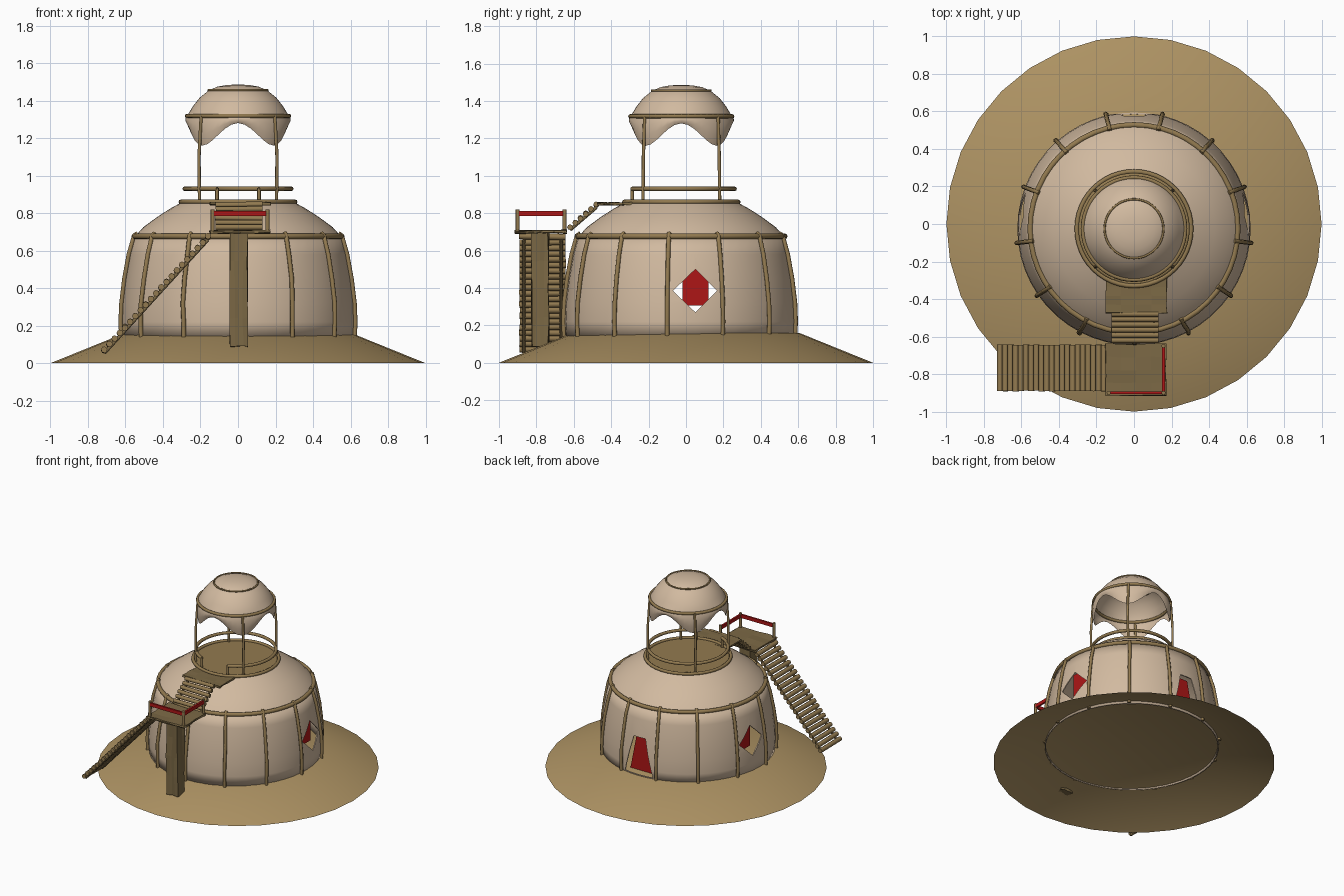
import bpy, bmesh, math, random
from mathutils import Vector

if "Cube" in bpy.data.objects:
    bpy.data.objects.remove(bpy.data.objects["Cube"])

random.seed(4)
CY = -0.025          # the tent sits slightly in front of the mound centre


def material(name, rgb):
    m = bpy.data.materials.new(name)
    m.diffuse_color = (*rgb, 1)
    m.use_nodes = True
    m.node_tree.nodes["Principled BSDF"].inputs["Base Color"].default_value = m.diffuse_color
    return m


CANVAS = material("tan_canvas", (0.64, 0.49, 0.35))
SAND = material("sand", (0.42, 0.29, 0.125))
WOOD = material("wood", (0.29, 0.195, 0.08))
DECK = material("dark_wood", (0.20, 0.14, 0.06))
RED = material("red_cloth", (0.42, 0.008, 0.008))


def link(name, mesh, mat, smooth=None):
    ob = bpy.data.objects.new(name, mesh)
    bpy.context.collection.objects.link(ob)
    mesh.materials.clear()
    if mat:
        mesh.materials.append(mat)
    if smooth:
        bpy.ops.object.select_all(action='DESELECT')
        ob.select_set(True)
        bpy.context.view_layer.objects.active = ob
        bpy.ops.object.shade_smooth_by_angle(angle=math.radians(smooth))
    return ob


def lathe(name, profile, n, mat, cy=CY, smooth=40, zfun=None, cap=False):
    """Revolve (radius, z) points, listed bottom to top; zfun may shift z by angle."""
    bm = bmesh.new()
    rows = []
    for k, (r, z) in enumerate(profile):
        if r == 0:
            rows.append([bm.verts.new((0, cy, z))] * n)
            continue
        row = []
        for i in range(n):
            a = math.tau * i / n
            zz = zfun(k, z, a) if zfun else z
            row.append(bm.verts.new((r * math.cos(a), cy + r * math.sin(a), zz)))
        rows.append(row)
    for lo, hi in zip(rows, rows[1:]):
        for i in range(n):
            j = (i + 1) % n
            bm.faces.new(list(dict.fromkeys((lo[i], lo[j], hi[j], hi[i]))))
    if cap:
        bm.faces.new(rows[-1])
    me = bpy.data.meshes.new(name)
    bm.to_mesh(me)
    bm.free()
    return link(name, me, mat, smooth)


def tubes(name, paths, radius, mat, cyclic=False):
    """Round poles following the given paths, turned into one mesh."""
    cu = bpy.data.curves.new(name, 'CURVE')
    cu.dimensions = '3D'
    cu.bevel_depth = radius
    cu.bevel_resolution = 2
    cu.use_fill_caps = True
    for path in paths:
        s = cu.splines.new('POLY')
        s.points.add(len(path) - 1)
        for p, co in zip(s.points, path):
            p.co = (*co, 1)
        s.use_cyclic_u = cyclic
    tmp = bpy.data.objects.new(name + "_curve", cu)
    bpy.context.collection.objects.link(tmp)
    dg = bpy.context.evaluated_depsgraph_get()
    me = bpy.data.meshes.new_from_object(tmp.evaluated_get(dg))
    bpy.data.objects.remove(tmp)
    return link(name, me, mat, 50)


def arc(r, z, a0=0, a1=360, n=48, closed=True):
    count = n if closed else n + 1
    return [(r * math.cos(a), CY + r * math.sin(a), z)
            for a in (math.radians(a0 + (a1 - a0) * i / n) for i in range(count))]


def box(name, lo, hi, mat, jitter=0.0, cuts=0):
    bm = bmesh.new()
    bmesh.ops.create_cube(bm, size=1)
    if cuts:
        bmesh.ops.subdivide_edges(bm, edges=bm.edges[:], cuts=cuts, use_grid_fill=True)
    for v in bm.verts:
        v.co = Vector([l + (c + 0.5) * (h - l) for l, h, c in zip(lo, hi, v.co)])
        v.co += Vector([random.uniform(-jitter, jitter) for _ in range(3)])
    me = bpy.data.meshes.new(name)
    bm.to_mesh(me)
    bm.free()
    return link(name, me, mat)


def prism(name, outline, depth, mat):
    """Extrude a 3D outline along the depth vector."""
    bm = bmesh.new()
    f = bm.faces.new([bm.verts.new(p) for p in outline])
    geo = bmesh.ops.extrude_face_region(bm, geom=[f])["geom"]
    bmesh.ops.translate(bm, vec=depth, verts=[g for g in geo if isinstance(g, bmesh.types.BMVert)])
    bmesh.ops.recalc_face_normals(bm, faces=bm.faces)
    me = bpy.data.meshes.new(name)
    bm.to_mesh(me)
    bm.free()
    return link(name, me, mat)


# Sand mound
lathe("sand_mound", [(1.0, 0), (0.61, 0.158)], 32, SAND, cy=0, smooth=30, cap=True)

# Canvas wall with window and door openings
WALL = [(0.618, 0.14), (0.622, 0.22), (0.618, 0.32), (0.602, 0.45), (0.578, 0.58), (0.55, 0.68)]
wall = lathe("canvas_wall", WALL, 52, CANVAS)
sol = wall.modifiers.new("thickness", 'SOLIDIFY')
sol.thickness = 0.008
window_cut = prism("window_cutter", [(-1, -0.07, 0.385), (-1, 0.05, 0.5), (-1, 0.165, 0.385), (-1, 0.05, 0.27)],
                   (2, 0, 0), None)
door_cut = prism("door_cutter", [(-0.12, 0.3, 0.165), (0.12, 0.3, 0.165), (0.05, 0.3, 0.45), (-0.05, 0.3, 0.45)],
                 (0, 0.6, 0), None)
for cutter in (window_cut, door_cut):
    cutter.hide_render = True
    cutter.display_type = 'WIRE'
    b = wall.modifiers.new(cutter.name, 'BOOLEAN')
    b.operation = 'DIFFERENCE'
    b.solver = 'EXACT'
    b.object = cutter
bpy.context.view_layer.update()

# Red cloths hanging just inside the openings
for side, s in (("left", -1), ("right", 1)):
    box(side + "_window_cloth", (s * 0.54 - 0.003, -0.02, 0.305), (s * 0.54 + 0.003, 0.12, 0.52), RED)
prism("door_cloth", [(-0.12, 0.51, 0.16), (0.12, 0.51, 0.16), (0.06, 0.51, 0.46), (-0.06, 0.51, 0.46)],
      (0, 0.006, 0), RED)

# Sloping canvas roof and upper deck floor
lathe("canvas_roof", [(0.55, 0.675), (0.505, 0.725), (0.43, 0.78), (0.36, 0.825), (0.305, 0.855)], 52, CANVAS)
lathe("upper_deck_floor", [(0.305, 0.845), (0.305, 0.858)], 40, WOOD, cap=True)

# Thirteen wall poles and the hoops
poles = []
for i in range(13):
    a = math.radians(90) + math.tau * (i + 0.5) / 13
    poles.append([((r + 0.008) * math.cos(a + random.uniform(-.006, .006)),
                   CY + (r + 0.008) * math.sin(a), z) for r, z in WALL])
    poles[-1].append((0.54 * math.cos(a), CY + 0.54 * math.sin(a), 0.692))
tubes("wall_poles", poles, 0.012, WOOD)
tubes("wall_hoop", [arc(0.553, 0.676)], 0.015, WOOD, True)
tubes("deck_hoop", [arc(0.305, 0.86)], 0.012, WOOD, True)

# Deck railing, open at the front
tubes("deck_railing", [arc(0.285, 0.93, -67, 247, 44, False)], 0.012, WOOD)
tubes("railing_posts", [[(x, -0.288, 0.85), (x, -0.288, 0.935)] for x in (-0.112, 0.112)], 0.01, WOOD)

# Canopy on four posts, with a scalloped hem
tubes("canopy_posts", [[(sx * 0.205, CY + sy * 0.205, 0.85), (sx * 0.208, CY + sy * 0.203, 1.1),
                        (sx * 0.196, CY + sy * 0.196, 1.32)]
                       for sx in (-1, 1) for sy in (-1, 1)], 0.009, WOOD)


def hem(k, z, a):
    edge = 1.22 + 0.06 * math.cos(4 * a)
    return edge + (1.32 - edge) * (0, 0.35, 0.7)[k] if k < 3 else z


CANOPY = [(0.268, 1.2), (0.281, 1.24), (0.28, 1.28), (0.27, 1.32), (0.24, 1.37), (0.205, 1.415),
          (0.155, 1.455), (0.11, 1.474), (0.06, 1.483), (0, 1.486)]
lathe("canopy", CANOPY, 48, CANVAS, smooth=60, zfun=hem)
tubes("canopy_hoop", [arc(0.273, 1.318)], 0.011, WOOD, True)
tubes("canopy_top_hoop", [arc(0.157, 1.456)], 0.006, WOOD, True)

# Front platform, its support and the landing by the deck
box("platform", (-0.15, -0.915, 0.692), (0.17, -0.64, 0.708), DECK, 0.004, 3)
box("landing", (-0.15, -0.475, 0.843), (0.175, -0.29, 0.857), DECK, 0.003, 3)
box("platform_support", (-0.042, -0.825, 0.09), (0.05, -0.735, 0.695), DECK, 0.005, 3)

# Platform rail posts with red bars
tubes("platform_rail_posts", [[(x, y, 0.695), (x, y, 0.82)]
                              for x, y in ((-0.135, -0.9), (0.157, -0.9), (0.157, -0.65))], 0.011, WOOD)
box("front_red_bar", (-0.13, -0.907, 0.785), (0.155, -0.893, 0.812), RED)
box("side_red_bar", (0.15, -0.9, 0.785), (0.164, -0.65, 0.812), RED)


# Log stairs
def flight(name, start, end, half, count, radius):
    start, end, half = Vector(start), Vector(end), Vector(half)
    logs = []
    for i in range(count):
        c = start.lerp(end, i / (count - 1))
        wob = Vector((0, 0, random.uniform(-0.003, 0.003)))
        logs.append([c - half * random.uniform(0.97, 1.0) + wob, c + half * random.uniform(0.97, 1.0) - wob])
    tubes(name + "_logs", logs, radius, WOOD)
    drop = Vector((0, 0, -radius))
    tubes(name + "_stringers", [[start + half * k + drop, end + half * k + drop] for k in (-0.8, 0.8)], 0.009, DECK)


flight("lower_stair", (-0.713, -0.767, 0.07), (-0.16, -0.767, 0.675), (0, 0.125, 0), 21, 0.017)
flight("upper_stair", (0.005, -0.62, 0.725), (0.005, -0.48, 0.845), (0.127, 0, 0), 6, 0.015)
